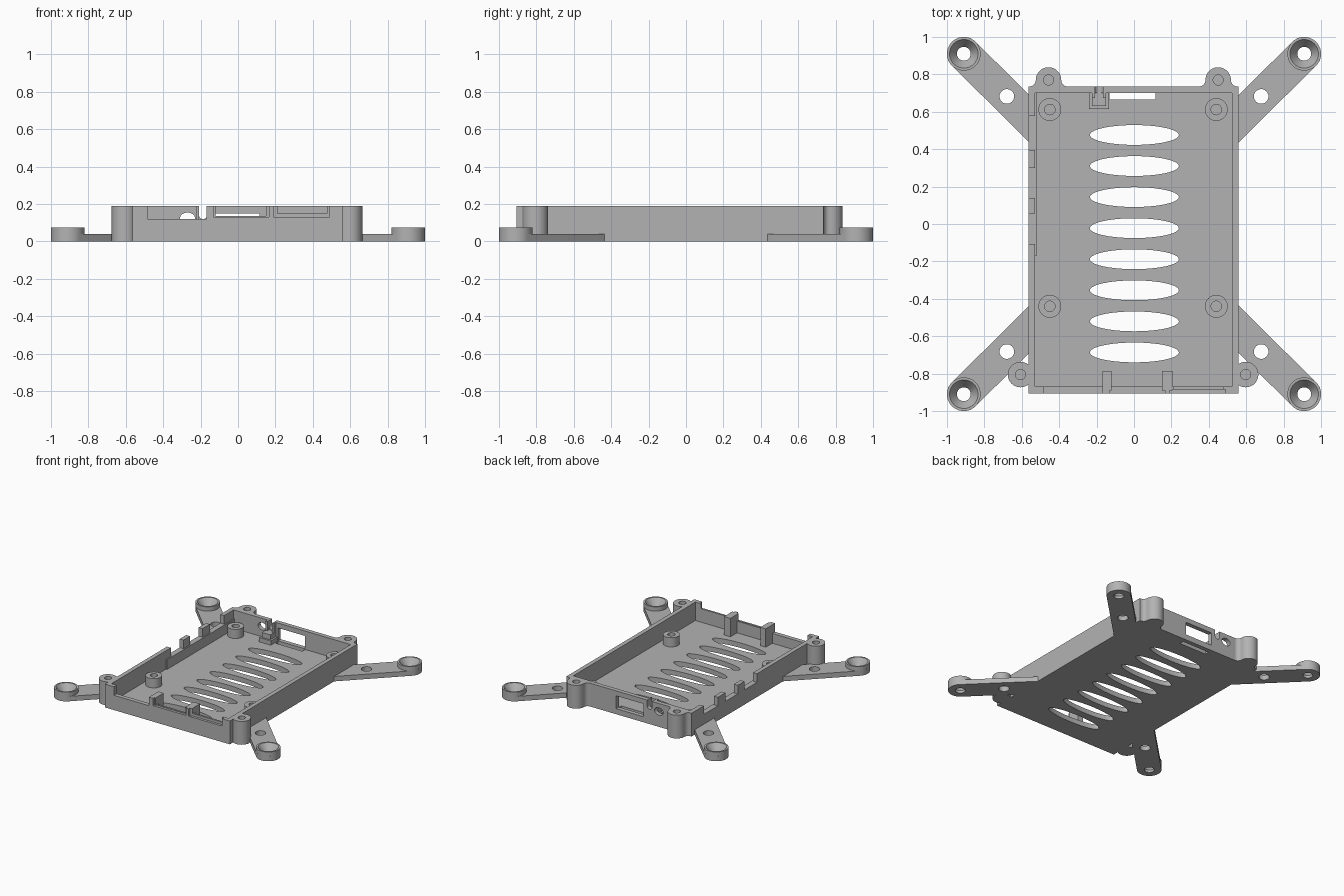
import bpy, bmesh
from math import sin, cos, pi, radians

default = bpy.data.objects.get("Cube")
if default:
    bpy.data.objects.remove(default, do_unlink=True)

grey = bpy.data.materials.new("plain grey")
grey.use_nodes = True
grey.diffuse_color = (0.45, 0.45, 0.45, 1)
grey.node_tree.nodes["Principled BSDF"].inputs["Base Color"].default_value = grey.diffuse_color

FLOOR, TOP = 0.04, 0.19
LEFT, RIGHT, FRONT, BACK = -0.565, 0.56, -0.905, 0.735
WALL = 0.035


# Helpers
def arc(x, y, r, a0=0, a1=360, n=40, ry=None):
    steps = n if a1 - a0 == 360 else n + 1
    angles = [radians(a0 + (a1 - a0) * i / n) for i in range(steps)]
    return [(x + r * cos(a), y + (ry or r) * sin(a)) for a in angles]


def rect(x0, x1, y0, y1):
    return [(x0, y0), (x1, y0), (x1, y1), (x0, y1)]


def prism(name, points, lo, hi, axis="z", top_points=None):
    """Loft an outline from lo to hi along z, or along y for an x-z outline."""
    bm = bmesh.new()
    place = (lambda p, h: (p[0], p[1], h)) if axis == "z" else (lambda p, h: (p[0], h, p[1]))
    low = [bm.verts.new(place(p, lo)) for p in points]
    high = [bm.verts.new(place(p, hi)) for p in (top_points or points)]
    bm.faces.new(low)
    bm.faces.new(high)
    for i in range(len(low)):
        j = (i + 1) % len(low)
        bm.faces.new((low[i], low[j], high[j], high[i]))
    bmesh.ops.recalc_face_normals(bm, faces=bm.faces)
    mesh = bpy.data.meshes.new(name)
    bm.to_mesh(mesh)
    bm.free()
    mesh.materials.append(grey)
    obj = bpy.data.objects.new(name, mesh)
    bpy.context.collection.objects.link(obj)
    return obj


def apply_all(obj):
    bpy.ops.object.select_all(action="DESELECT")
    bpy.context.view_layer.objects.active = obj
    obj.select_set(True)
    for mod in list(obj.modifiers):
        bpy.ops.object.modifier_apply(modifier=mod.name)


def cut(obj, *cutters):
    for cutter in cutters:
        mod = obj.modifiers.new("cut", "BOOLEAN")
        mod.operation, mod.solver, mod.object = "DIFFERENCE", "EXACT", cutter
    apply_all(obj)
    for cutter in cutters:
        bpy.data.objects.remove(cutter, do_unlink=True)


def box_cut(x0, x1, y0, y1, z0, z1):
    return prism("cutter", rect(x0, x1, y0, y1), z0, z1)


def hole(x, y, r, z0, z1):
    return prism("cutter", arc(x, y, r), z0, z1)


# Open tray
tray = prism("tray", rect(LEFT, RIGHT, FRONT, BACK), 0, TOP)
cut(tray, box_cut(LEFT + WALL, RIGHT - WALL, FRONT + WALL, BACK - WALL, FLOOR, 1))

# Row of oval vents in the floor
cut(tray, *[prism("cutter", arc(0.002, 0.476 - 0.1661 * i, 0.238, ry=0.053), -1, 0.1)
            for i in range(8)])

# Side wall notches
cut(tray, *[box_cut(-0.6, -0.5, y0, y1, 0.12, 1)
            for y0, y1 in ((-0.107, 0.056), (0.14, 0.3), (0.396, 0.578))])

# Front wall openings, two of them with a shallow outer step
cut(tray,
    box_cut(-0.485, -0.168, -1, -0.86, 0.12, 1),
    box_cut(-0.12, 0.155, -1, -0.86, 0.135, 1),
    box_cut(-0.13, 0.165, -1, -0.885, 0.13, 1),
    box_cut(0.21, 0.475, -1, -0.86, 0.15, 1),
    box_cut(0.19, 0.49, -1, -0.885, 0.13, 1))

# Back wall window, floor slit, cable slot and oval hole
cut(tray,
    box_cut(-0.13, 0.115, 0.69, 0.8, 0.045, 0.15),
    box_cut(-0.13, 0.115, 0.665, 0.7, -1, 0.1),
    prism("cutter", arc(-0.187, 0.142, 0.022, 180, 360, 16) + [(-0.165, 1), (-0.209, 1)],
          0.6, 0.8, "y"),
    prism("cutter", arc(-0.27, 0.125, 0.04, ry=0.03), 0.6, 0.8, "y"))

# Thicker lower strip along the notched wall
prism("wall_liner", rect(-0.531, -0.52, -0.17, 0.7), FLOOR, 0.12)

# Prongs behind the front wall
for name, x0, x1 in (("prong_right", -0.168, -0.12), ("prong_left", 0.15, 0.207)):
    prism(name, rect(x0, x1, -0.89, -0.785), FLOOR, TOP)

# Switch holder behind the cable slot
prism("holder_base", rect(-0.24, -0.135, 0.615, 0.705), FLOOR, 0.075)
prism("holder_block", rect(-0.225, -0.15, 0.63, 0.705), 0.075, 0.115)
for name, x0, x1 in (("holder_cheek_right", -0.225, -0.209), ("holder_cheek_left", -0.165, -0.15)):
    prism(name, rect(x0, x1, 0.675, 0.705), 0.115, TOP)

# Board standoffs
standoffs = []
for x in (-0.45, 0.44):
    for y in (-0.44, 0.612):
        post = prism("standoff", arc(x, y, 0.061), FLOOR, 0.115)
        cut(post, hole(x, y, 0.028, 0.05, 1))
        standoffs.append(post)

# Back screw lugs, filleted into the wall
R, F = 0.068, 0.035
lugs = []
for x in (-0.457, 0.45):
    outline = (arc(x, 0.77, R, 0, 180, 24)
               + arc(x - R - F, BACK + F, F, 270, 360, 10)[::-1]
               + arc(x + R + F, BACK + F, F, 180, 270, 10)[::-1])
    lug = prism("back_lug", outline, 0, TOP)
    cut(lug, hole(x, 0.77, 0.027, 0.06, 1))
    lugs.append(lug)

# Front screw lugs, three-quarter rounds beside the wall
for side, x, edge in ((-1, -0.607, LEFT), (1, 0.597, RIGHT)):
    lug = prism("front_lug", arc(x, -0.805, R), 0, TOP)
    inner = sorted((edge, edge - side * 0.2))
    cut(lug, box_cut(*inner, -1, -0.6, -1, 1), hole(x, -0.805, 0.027, 0.06, 1))
    lugs.append(lug)

# Diagonal mounting arms with countersunk end bosses, mirrored to four corners
C, B = 0.91, 0.09
arm = prism("mounting_arms", [(RIGHT, 0.437)] + arc(C, C, B, -45, 135, 32) + [(RIGHT, 0.69)],
            0, FLOOR)
boss = prism("arm_bosses", arc(C, C, B), FLOOR, 0.075)


def countersink():
    return prism("cutter", arc(C, C, 0.037), 0.02, 0.08, top_points=arc(C, C, 0.08))


cut(arm, hole(0.68, 0.682, 0.039, -1, 1), hole(C, C, 0.037, -1, 1), countersink())
cut(boss, countersink())
for obj in (arm, boss):
    mirror = obj.modifiers.new("mirror", "MIRROR")
    mirror.use_axis = (True, True, False)
    mirror.use_mirror_merge = False
    apply_all(obj)

# Smooth the round parts, keep hard edges
bpy.ops.object.select_all(action="DESELECT")
for obj in [tray, arm, boss] + standoffs + lugs:
    obj.select_set(True)
bpy.context.view_layer.objects.active = tray
bpy.ops.object.shade_smooth_by_angle(angle=radians(30))
